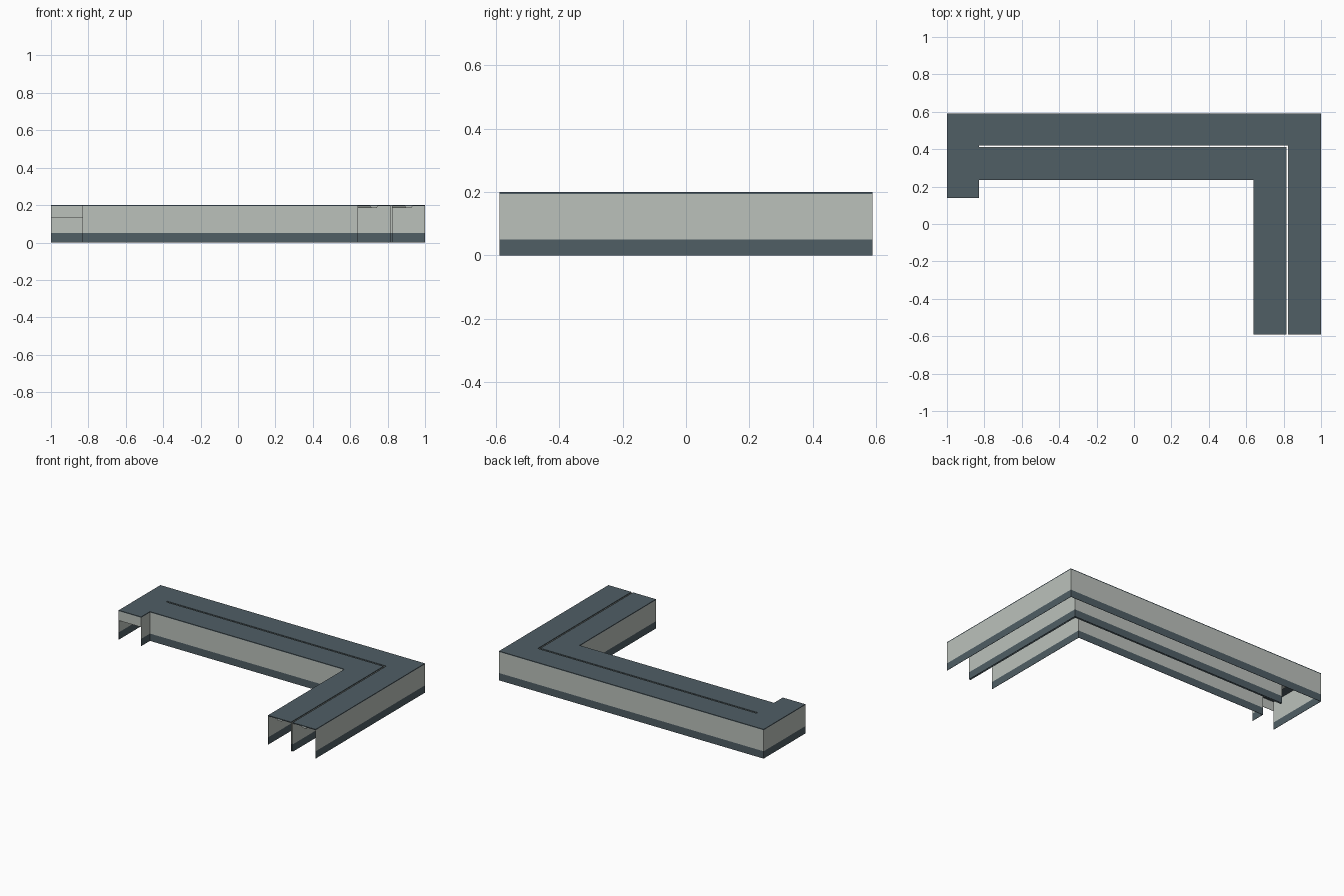
import bpy, bmesh
from mathutils import Vector

if "Cube" in bpy.data.objects:
    bpy.data.objects.remove(bpy.data.objects["Cube"])

END, BACK, DOOR, H, SLAB, SKIRT = -0.59, 0.59, 0.14, 0.2, 0.006, 0.05
X0, X1 = 0.814, 0.826      # slot between the two corridors
Y0, Y1 = 0.409, 0.421


def material(name, rgb):
    m = bpy.data.materials.new(name)
    m.diffuse_color = (*rgb, 1)
    m.use_nodes = True
    m.node_tree.nodes["Principled BSDF"].inputs["Base Color"].default_value = m.diffuse_color
    return m


slate = material("slate", (0.080, 0.112, 0.130))
pale = material("pale_grey", (0.50, 0.535, 0.50))


def finish(name, bm, mats):
    me = bpy.data.meshes.new(name)
    bm.to_mesh(me)
    bm.free()
    for m in mats:
        me.materials.append(m)
    ob = bpy.data.objects.new(name, me)
    bpy.context.scene.collection.objects.link(ob)
    return ob


def wall(name, path, levels, side, thick=0.002):
    """Thin sheet wall along a path; faces below the skirting height are slate."""
    bm = bmesh.new()
    rows = [[bm.verts.new((x, y, z)) for x, y in path] for z in levels]
    for lo, hi, z in zip(rows, rows[1:], levels):
        for i in range(len(path) - 1):
            f = bm.faces.new((lo[i], lo[i + 1], hi[i + 1], hi[i]))
            f.material_index = 1 if z < SKIRT else 0
    ob = finish(name, bm, [pale, slate])
    mod = ob.modifiers.new("thickness", 'SOLIDIFY')
    mod.thickness = thick
    mod.offset = side
    mod.use_even_offset = True


def rail(name, path, profile):
    """Sweep a small profile along a path with mitred corners."""
    bm = bmesh.new()
    pts = [Vector(p) for p in path]
    dirs = [(b - a).normalized() for a, b in zip(pts, pts[1:])]
    rings = []
    for i, p in enumerate(pts):
        a, b = dirs[max(i - 1, 0)], dirs[min(i, len(dirs) - 1)]
        na, nb = Vector((a.y, -a.x)), Vector((b.y, -b.x))
        n = (na + nb) / (1 + na.dot(nb))
        rings.append([bm.verts.new((p.x + n.x * u, p.y + n.y * u, z)) for u, z in profile])
    k = len(profile)
    for r, s in zip(rings, rings[1:]):
        for j in range(k):
            bm.faces.new((r[j], r[(j + 1) % k], s[(j + 1) % k], s[j]))
    bm.faces.new(rings[0])
    bm.faces.new(rings[-1])
    bmesh.ops.recalc_face_normals(bm, faces=bm.faces)
    finish(name, bm, [pale])


# Plan outlines shared by the walls and the roof
outer = [(1, END), (1, BACK), (-1, BACK), (-1, DOOR)]
inner = [(0.64, END), (0.64, 0.235), (-0.83, 0.235), (-0.83, DOOR)]
middle = [(X1, END), (X1, Y1), (-0.83, Y1), (-0.83, Y0), (X0, Y0), (X0, END)]

# Walls with dark skirting
full = [0, SKIRT, H - SLAB]
wall("outer_wall", outer, full, -1)
wall("inner_wall", inner, full, 1)
wall("middle_wall", middle, full, -1)

# Header panel over the left opening
wall("door_header", [(-0.998, DOOR), (-0.832, DOOR)], [0.13, H - SLAB], -1)

# Flat roof with the slot left open
bm = bmesh.new()
base = bm.faces.new([bm.verts.new((x, y, H - SLAB))
                     for x, y in outer + inner[::-1] + middle[::-1]])
ext = bmesh.ops.extrude_face_region(bm, geom=[base], use_keep_orig=True)
bmesh.ops.translate(bm, vec=(0, 0, SLAB),
                    verts=[v for v in ext["geom"] if isinstance(v, bmesh.types.BMVert)])
bmesh.ops.recalc_face_normals(bm, faces=bm.faces)
finish("roof", bm, [slate])

# Ceiling light rails along both corridors
trapezoid = [(-0.02, H - SLAB), (0.02, H - SLAB), (0.014, 0.184), (-0.014, 0.184)]
rail("outer_light_rail", [(0.912, END), (0.912, 0.505), (-0.915, 0.505), (-0.915, 0.16)], trapezoid)
rail("inner_light_rail", [(0.727, END), (0.727, 0.322), (-0.89, 0.322)], trapezoid)
